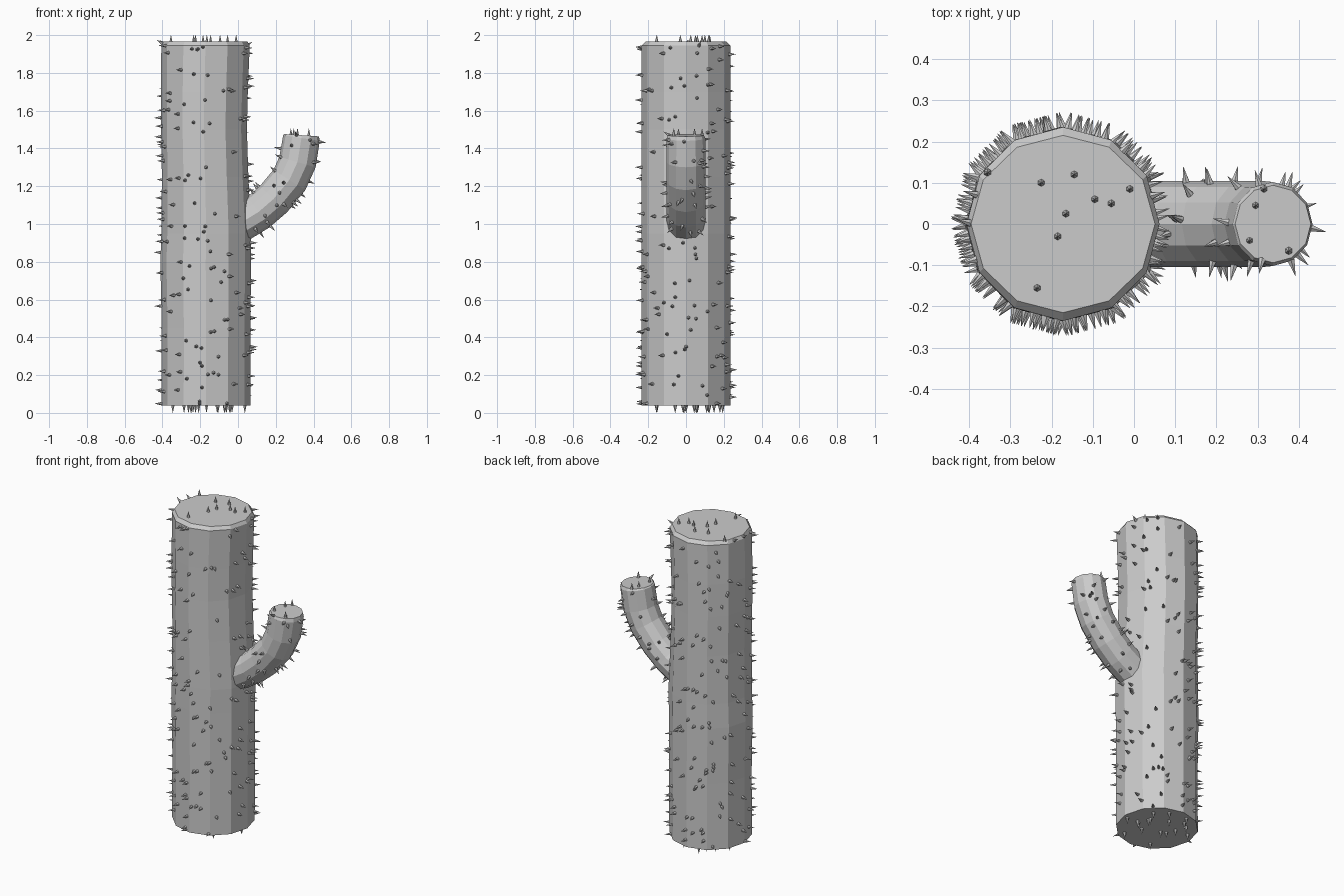
import bpy
import bmesh
import math
import random
from mathutils import Vector, Matrix

random.seed(7)
SIDES = 12

cube = bpy.data.objects.get("Cube")
if cube:
    bpy.data.objects.remove(cube)

grey = bpy.data.materials.new("plain grey")
grey.use_nodes = True
colour = (0.6, 0.6, 0.6, 1)
grey.diffuse_color = colour
grey.node_tree.nodes["Principled BSDF"].inputs["Base Color"].default_value = colour


def finish(name, bm):
    bmesh.ops.recalc_face_normals(bm, faces=bm.faces)
    mesh = bpy.data.meshes.new(name)
    bm.to_mesh(mesh)
    bm.free()
    mesh.materials.append(grey)
    obj = bpy.data.objects.new(name, mesh)
    bpy.context.collection.objects.link(obj)
    return obj


def tube(name, stations, level=False):
    """Loft rings along (x, z, radius across x, radius along y) stations."""
    bm = bmesh.new()
    rings = []
    for i, (x, z, rx, ry) in enumerate(stations):
        a = stations[max(i - 1, 0)]
        b = stations[min(i + 1, len(stations) - 1)]
        along = Vector((b[0] - a[0], 0, b[1] - a[1])).normalized()
        across = Vector((1, 0, 0)) if level else Vector((along.z, 0, -along.x))
        ring = []
        for k in range(SIDES):
            t = math.tau * k / SIDES
            ring.append(bm.verts.new(Vector((x, 0, z)) + across * rx * math.cos(t)
                                     + Vector((0, ry * math.sin(t), 0))))
        rings.append(ring)
    for low, high in zip(rings, rings[1:]):
        for k in range(SIDES):
            n = (k + 1) % SIDES
            bm.faces.new((low[k], low[n], high[n], high[k]))
    bm.faces.new(rings[0][::-1])
    bm.faces.new(rings[-1])
    return finish(name, bm)


def scatter(obj, count):
    """Random surface points with normals, spread evenly over the side faces."""
    sides = [p for p in obj.data.polygons if len(p.vertices) == 4]
    points = []
    for face in random.choices(sides, [p.area for p in sides], k=count):
        a, b, c, d = [obj.data.vertices[v].co for v in face.vertices]
        u, v = random.random(), random.random()
        points.append((a.lerp(b, u).lerp(d.lerp(c, u), v), face.normal.copy()))
    return points


def spines(name, points):
    bm = bmesh.new()
    for point, normal in points:
        turn = normal.to_track_quat('Z', 'Y').to_matrix().to_4x4()
        place = Matrix.Translation(point + normal * 0.018) @ turn
        bmesh.ops.create_cone(bm, cap_ends=True, segments=6, radius1=0.01,
                              radius2=0.0005, depth=0.04, matrix=place)
    return finish(name, bm)


# Trunk with a gentle sway and a chamfered top
R = 0.235
trunk = tube("trunk", [
    (-0.17, 0.04, R, R), (-0.169, 0.45, R, R), (-0.171, 0.8, 0.24, R),
    (-0.168, 0.95, 0.238, R), (-0.174, 1.25, 0.229, R), (-0.18, 1.5, 0.227, R),
    (-0.178, 1.7, 0.23, R), (-0.172, 1.945, 0.234, R),
    (-0.172, 1.965, 0.223, 0.215)], level=True)

# Side arm rising out of the trunk
arm = tube("side_arm", [
    (-0.02, 0.985, 0.1, 0.104), (0.108, 1.063, 0.1, 0.104),
    (0.188, 1.132, 0.1, 0.104), (0.272, 1.233, 0.1, 0.104),
    (0.315, 1.328, 0.1, 0.104), (0.336, 1.455, 0.098, 0.102),
    (0.337, 1.47, 0.092, 0.094)])

# Spines on the trunk sides, top and underside
UP = Vector((0, 0, 1))
top = [(-0.355, 0.125), (-0.225, 0.1), (-0.145, 0.12), (-0.165, 0.025), (-0.185, -0.03),
       (-0.095, 0.06), (-0.055, 0.05), (-0.01, 0.085), (-0.235, -0.155)]
trunk_points = scatter(trunk, 270)
trunk_points += [(Vector((x, y, 1.963)), UP) for x, y in top]
for i in range(18):
    r, t = 0.22 * math.sqrt(random.random()), random.uniform(0, math.tau)
    trunk_points.append((Vector((-0.17 + r * math.cos(t), r * math.sin(t), 0.038)), -UP))
spines("trunk_spines", trunk_points)

# Spines on the arm, skipping what lies inside the trunk
arm_points = [(p, n) for p, n in scatter(arm, 58)
              if math.hypot(p.x + 0.17, p.y) > 0.245]
arm_points += [(Vector((x, y, 1.468)), UP) for x, y in
               [(0.315, 0.085), (0.295, 0.045), (0.28, -0.04), (0.375, -0.065)]]
spines("arm_spines", arm_points)
